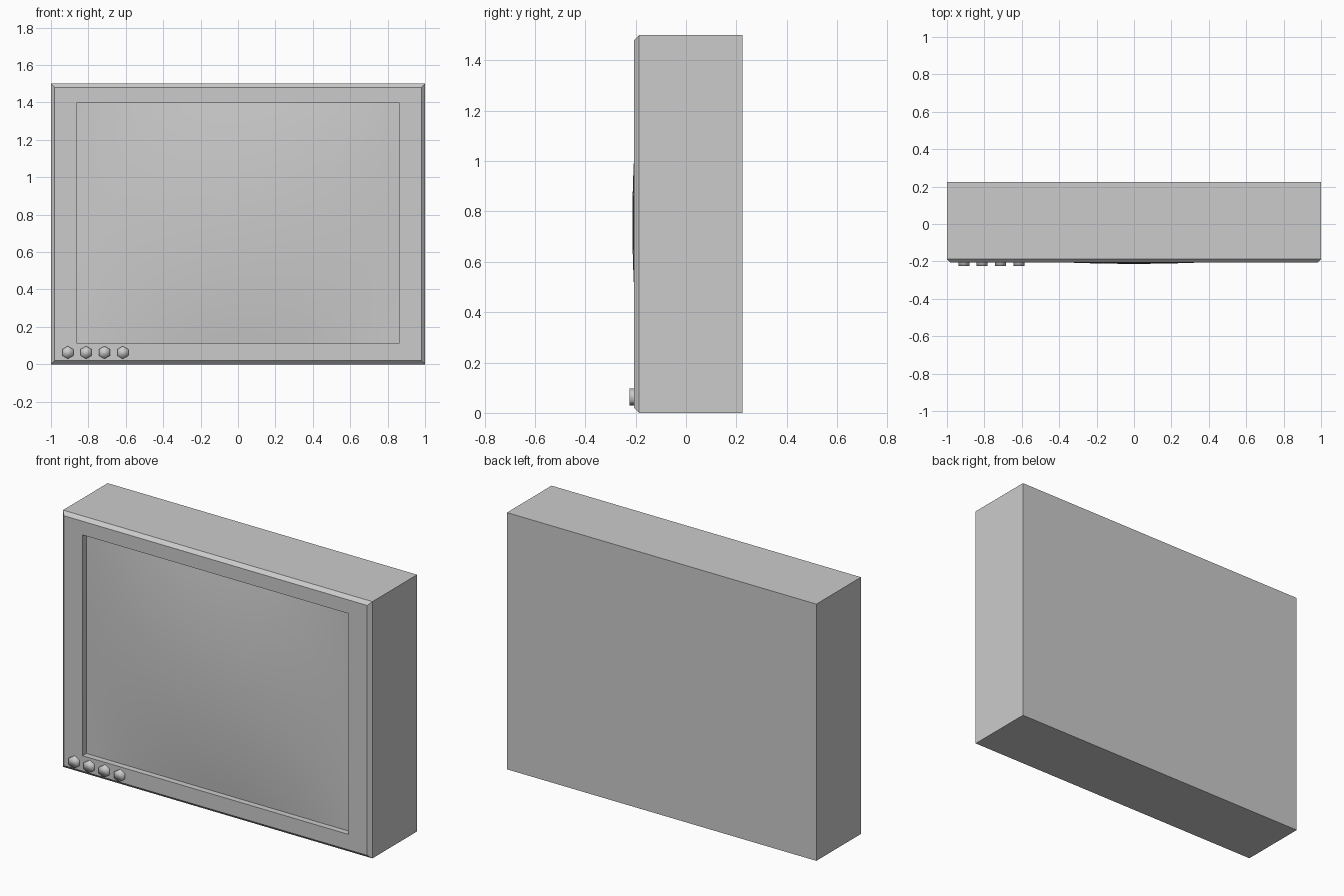
import bpy
import bmesh
from mathutils import Matrix

cube = bpy.data.objects.get("Cube")
if cube:
    bpy.data.objects.remove(cube, do_unlink=True)

# One grey plastic for everything
grey = bpy.data.materials.new("grey plastic")
grey.use_nodes = True
colour = (0.6, 0.6, 0.6, 1.0)
grey.diffuse_color = colour
grey.node_tree.nodes["Principled BSDF"].inputs["Base Color"].default_value = colour

HALF_W, HEIGHT, BEVEL = 1.0, 1.5, 0.02
FRONT, BACK = -0.207, 0.225
SCREEN_W, SCREEN_H, SCREEN_Z = 0.86, 0.645, 0.755
FLOOR, BULGE = -0.172, 0.041


def add_object(name, bm):
    mesh = bpy.data.meshes.new(name)
    bm.to_mesh(mesh)
    bm.free()
    obj = bpy.data.objects.new(name, mesh)
    bpy.context.collection.objects.link(obj)
    mesh.materials.append(grey)
    return obj


def rectangle(bm, half_w, half_h, z, y):
    corners = [(-1, -1), (1, -1), (1, 1), (-1, 1)]
    return [bm.verts.new((sx * half_w, y, z + sz * half_h)) for sx, sz in corners]


# Casing: back panel, sides, chamfered front rim, bezel and recess walls
bm = bmesh.new()
mid = HEIGHT / 2
rings = [
    rectangle(bm, HALF_W, mid, mid, BACK),
    rectangle(bm, HALF_W, mid, mid, FRONT + BEVEL),
    rectangle(bm, HALF_W - BEVEL, mid - BEVEL, mid, FRONT),
    rectangle(bm, SCREEN_W, SCREEN_H, SCREEN_Z, FRONT),
    rectangle(bm, SCREEN_W, SCREEN_H, SCREEN_Z, FLOOR),
]
bm.faces.new(rings[0][::-1])
for a, b in zip(rings, rings[1:]):
    for i in range(4):
        j = (i + 1) % 4
        bm.faces.new((a[i], a[j], b[j], b[i]))
bm.faces.new(rings[-1])
bmesh.ops.recalc_face_normals(bm, faces=bm.faces)
bmesh.ops.delete(bm, geom=[f for f in bm.faces if set(f.verts) == set(rings[-1])],
                 context="FACES_ONLY")
add_object("casing", bm)

# Screen: gently domed smooth glass
bm = bmesh.new()
bmesh.ops.create_grid(bm, x_segments=24, y_segments=24, size=1)
for v in bm.verts:
    u, w = v.co.x, v.co.y
    dome = BULGE * (1 - u * u) * (1 - w * w)
    v.co = (u * SCREEN_W, FLOOR - dome, SCREEN_Z + w * SCREEN_H)
for f in bm.faces:
    f.smooth = True
    f.normal_update()
    if f.normal.y > 0:
        f.normal_flip()
add_object("screen", bm)

# Four hexagonal buttons under the screen
for n in range(4):
    bm = bmesh.new()
    bmesh.ops.create_cone(bm, cap_ends=True, segments=6, radius1=0.034,
                          radius2=0.034, depth=0.05)
    bmesh.ops.transform(bm, matrix=Matrix.Rotation(1.5708, 4, "X"), verts=bm.verts)
    bmesh.ops.translate(bm, vec=(-0.91 + 0.098 * n, -0.2, 0.063), verts=bm.verts)
    for f in bm.faces:
        f.smooth = True
    add_object(f"button_{n + 1}", bm)
